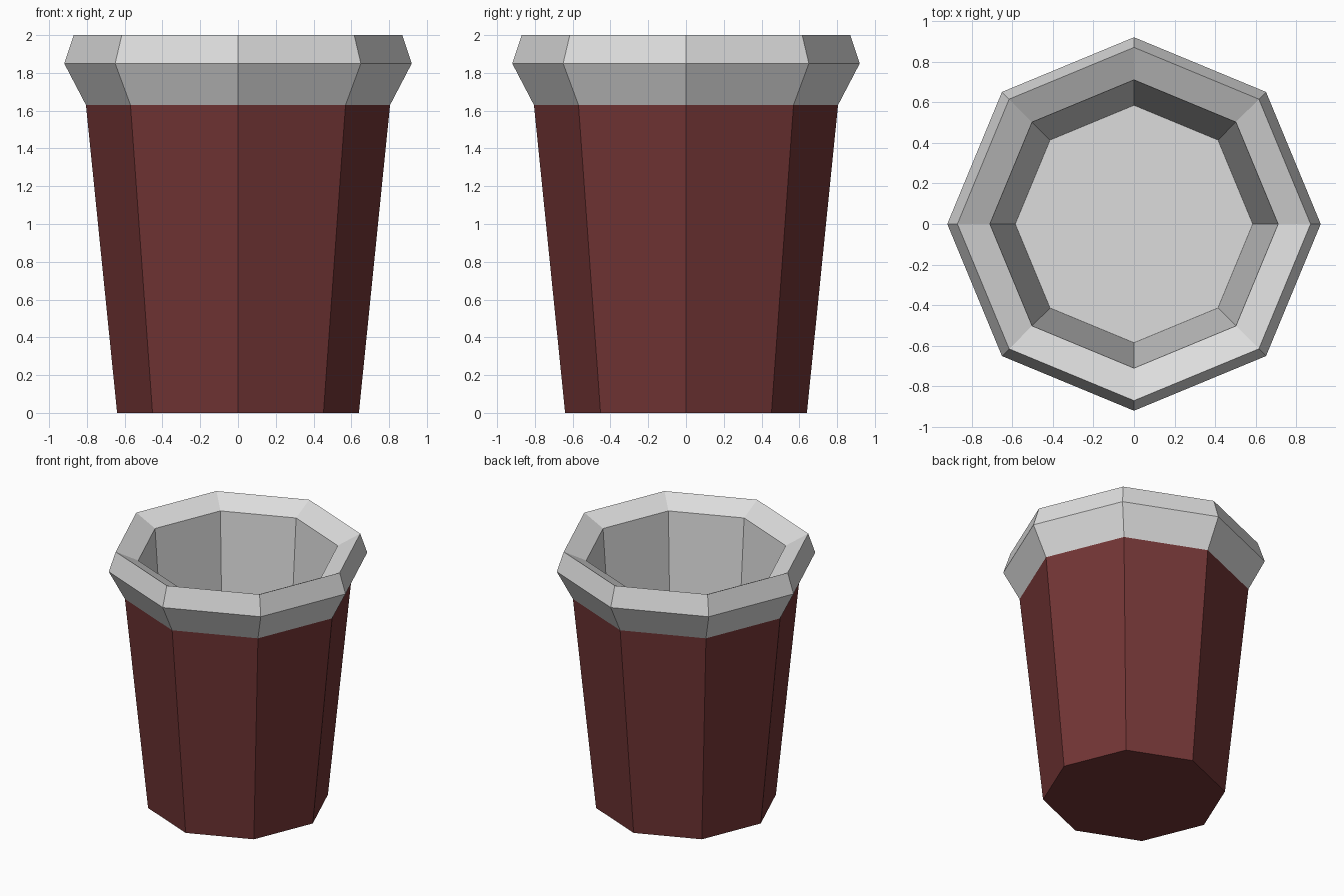
import bpy, bmesh, math

if "Cube" in bpy.data.objects:
    bpy.data.objects.remove(bpy.data.objects["Cube"])

SIDES = 8


def make_material(name, rgb):
    mat = bpy.data.materials.new(name)
    mat.diffuse_color = (*rgb, 1.0)
    mat.use_nodes = True
    mat.node_tree.nodes["Principled BSDF"].inputs["Base Color"].default_value = mat.diffuse_color
    return mat


def lathe(name, profile, materials, cap_start=False, cap_end=False):
    """Sweep a (radius, z, material slot of the band above it) profile round z."""
    bm = bmesh.new()
    rings = []
    for r, z, _ in profile:
        rings.append([bm.verts.new((r * math.cos(a), r * math.sin(a), z))
                      for a in (2 * math.pi * i / SIDES for i in range(SIDES))])
    for (_, _, slot), low, high in zip(profile, rings, rings[1:]):
        for i in range(SIDES):
            j = (i + 1) % SIDES
            bm.faces.new((low[i], low[j], high[j], high[i])).material_index = slot
    if cap_start:
        bm.faces.new(rings[0][::-1]).material_index = profile[0][2]
    if cap_end:
        bm.faces.new(rings[-1]).material_index = profile[-1][2]
    mesh = bpy.data.meshes.new(name)
    bm.to_mesh(mesh)
    bm.free()
    for mat in materials:
        mesh.materials.append(mat)
    obj = bpy.data.objects.new(name, mesh)
    bpy.context.collection.objects.link(obj)
    return obj


dark_red = make_material("dark red", (0.17, 0.036, 0.036))
light_grey = make_material("light grey", (0.72, 0.72, 0.72))

# One closed shell: red outer wall, then grey flared rim, inner wall and floor
RED, GREY = 0, 1
lathe("cup", [
    (0.64, 0.0, RED),      # base edge
    (0.805, 1.63, GREY),   # underside of rim
    (0.92, 1.85, GREY),    # widest rim edge
    (0.87, 2.0, GREY),     # top edge
    (0.71, 1.92, GREY),    # inner lip
    (0.585, 0.15, GREY),   # inner floor edge
], [dark_red, light_grey], cap_start=True, cap_end=True)
